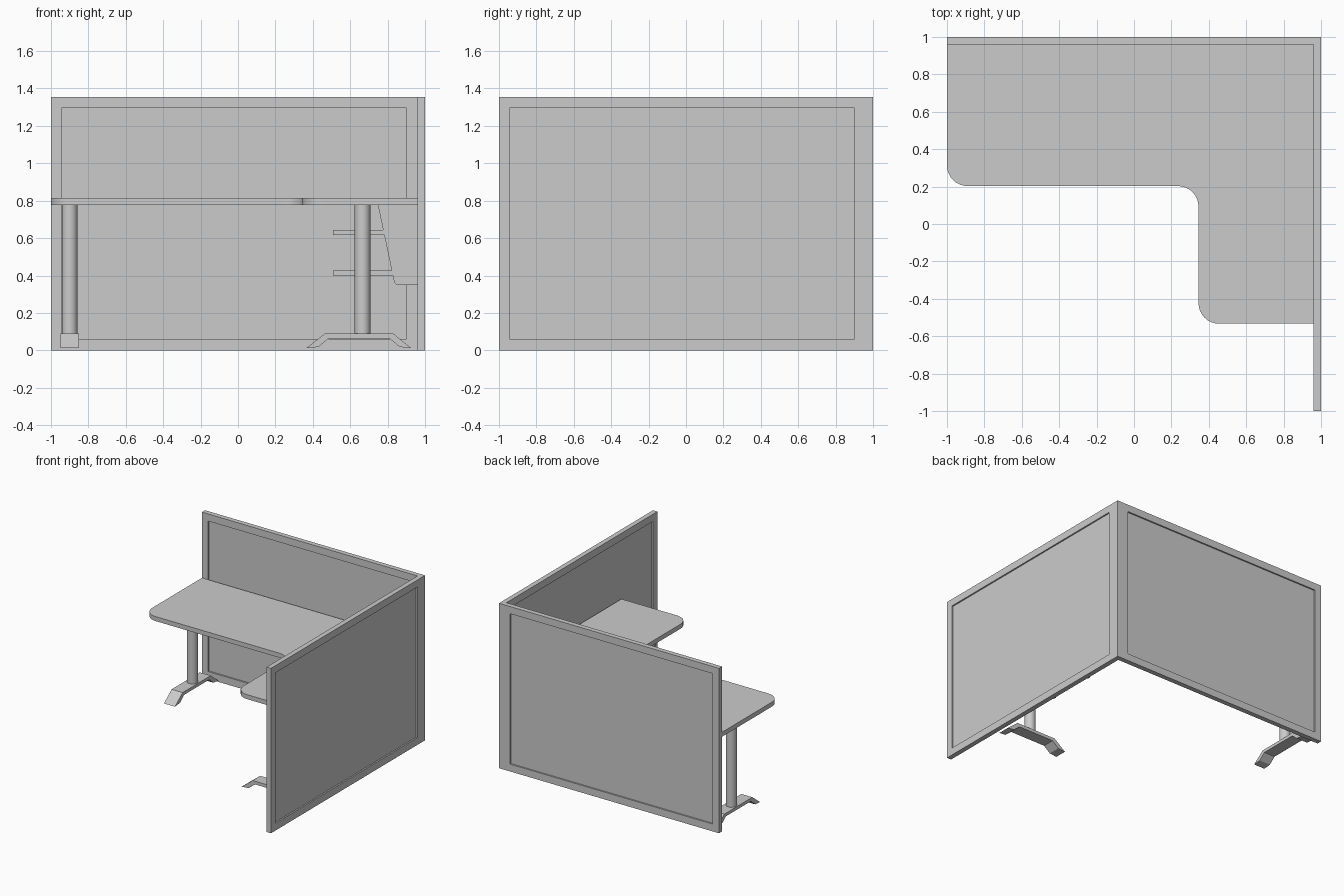
import bpy, bmesh, math
from mathutils import Vector

if "Cube" in bpy.data.objects:
    bpy.data.objects.remove(bpy.data.objects["Cube"])

PANEL_IN, H = 0.96, 1.355      # inner face of the partitions, partition height


def finish(bm, name, smooth=False):
    bmesh.ops.recalc_face_normals(bm, faces=bm.faces)
    me = bpy.data.meshes.new(name)
    bm.to_mesh(me)
    bm.free()
    ob = bpy.data.objects.new(name, me)
    bpy.context.collection.objects.link(ob)
    if smooth:
        bpy.ops.object.select_all(action='DESELECT')
        ob.select_set(True)
        bpy.context.view_layer.objects.active = ob
        bpy.ops.object.shade_smooth_by_angle(angle=math.radians(35))
    return ob


def prism(name, pts, lo, hi, place, smooth=False):
    """Extrude a 2D outline from lo to hi; place(u, v, w) gives the position."""
    bm = bmesh.new()
    face = bm.faces.new([bm.verts.new(place(u, v, lo)) for u, v in pts])
    ext = bmesh.ops.extrude_face_region(bm, geom=[face])
    move = Vector(place(0, 0, hi)) - Vector(place(0, 0, lo))
    bmesh.ops.translate(bm, vec=move, verts=[g for g in ext['geom'] if isinstance(g, bmesh.types.BMVert)])
    return finish(bm, name, smooth)


def along_x(u, v, w):
    return (u, w, v)


def along_y(u, v, w):
    return (w, u, v)


def flat(u, v, w):
    return (u, v, w)


def rect(u0, v0, u1, v1):
    return [(u0, v0), (u1, v0), (u1, v1), (u0, v1)]


def rounded(pts, radii, steps=8):
    """Round the corners of an outline (right-angled or not)."""
    out, n = [], len(pts)
    for i, r in enumerate(radii):
        p = Vector(pts[i])
        if not r:
            out.append(tuple(p))
            continue
        a = (Vector(pts[i - 1]) - p).normalized()
        b = (Vector(pts[(i + 1) % n]) - p).normalized()
        half = a.angle(b) / 2
        t = r / math.tan(half)
        c = p + (a + b).normalized() * (r / math.sin(half))
        s, e = p + a * t - c, p + b * t - c
        sweep = s.angle(e)
        for k in range(steps + 1):
            f = k / steps
            d = (s * math.sin((1 - f) * sweep) + e * math.sin(f * sweep)) / math.sin(sweep)
            out.append(tuple(c + d))
    return out


# Partitions: framed panel with a recessed field on both faces
def partition(name, place):
    bm = bmesh.new()
    outer, inner = rect(-1, 0, PANEL_IN, H), rect(-0.943, 0.06, 0.9, 1.296)
    rings = [(outer, 0.96), (inner, 0.96), (inner, 0.972), (inner, 0.988), (inner, 1), (outer, 1)]
    loops = [[bm.verts.new(place(u, v, w)) for u, v in pts] for pts, w in rings]
    for a, b in ((0, 1), (1, 2), (3, 4), (4, 5), (5, 0)):
        for i in range(4):
            j = (i + 1) % 4
            bm.faces.new((loops[a][i], loops[a][j], loops[b][j], loops[b][i]))
    bm.faces.new(loops[2])
    bm.faces.new(loops[3])
    finish(bm, name)


partition("back_partition", along_x)
partition("right_partition", along_y)
prism("corner_post", rect(PANEL_IN, PANEL_IN, 1, 1), 0, H, flat)

# L-shaped desktop with rounded corners
outline = [(-1, PANEL_IN), (-1, 0.203), (0.345, 0.203), (0.345, -0.533),
           (PANEL_IN, -0.533), (PANEL_IN, PANEL_IN)]
prism("desktop", rounded(outline, [0, 0.11, 0.11, 0.11, 0, 0]), 0.778, 0.815, flat, True)

# Legs: round column on an arched foot
FOOT = [(0.365, 0.012), (0.465, 0.09), (0.83, 0.09), (0.926, 0.012),
        (0.865, 0.018), (0.81, 0.064), (0.485, 0.064), (0.43, 0.018)]


def leg(name, shift, w, place):
    prism(name + "_foot", [(u + shift, v) for u, v in FOOT], w - 0.05, w + 0.05, place)
    cx, cy, _ = place(0.666 + shift, 0, w)
    circle = [(cx + 0.042 * math.cos(k * math.tau / 32), cy + 0.042 * math.sin(k * math.tau / 32))
              for k in range(32)]
    prism(name + "_column", circle, 0.09, 0.778, flat, True)


leg("right_leg", 0, -0.425, along_x)
leg("left_leg", 0.03, -0.9, along_y)

# Desk brackets on the right partition, each with two horizontal arms
bracket = rounded([(0.748, 0.778), (0.838, 0.35), (PANEL_IN, 0.35), (PANEL_IN, 0.778)],
                  [0, 0.025, 0, 0], 5)
for side, y in (("front", -0.32), ("rear", 0.08)):
    prism(side + "_bracket", bracket, y - 0.015, y + 0.015, along_x)
    for level, z in (("lower", 0.4), ("upper", 0.617)):
        prism(f"{side}_{level}_arm", rect(0.508, z, PANEL_IN, z + 0.027), y - 0.012, y + 0.012, along_x)
